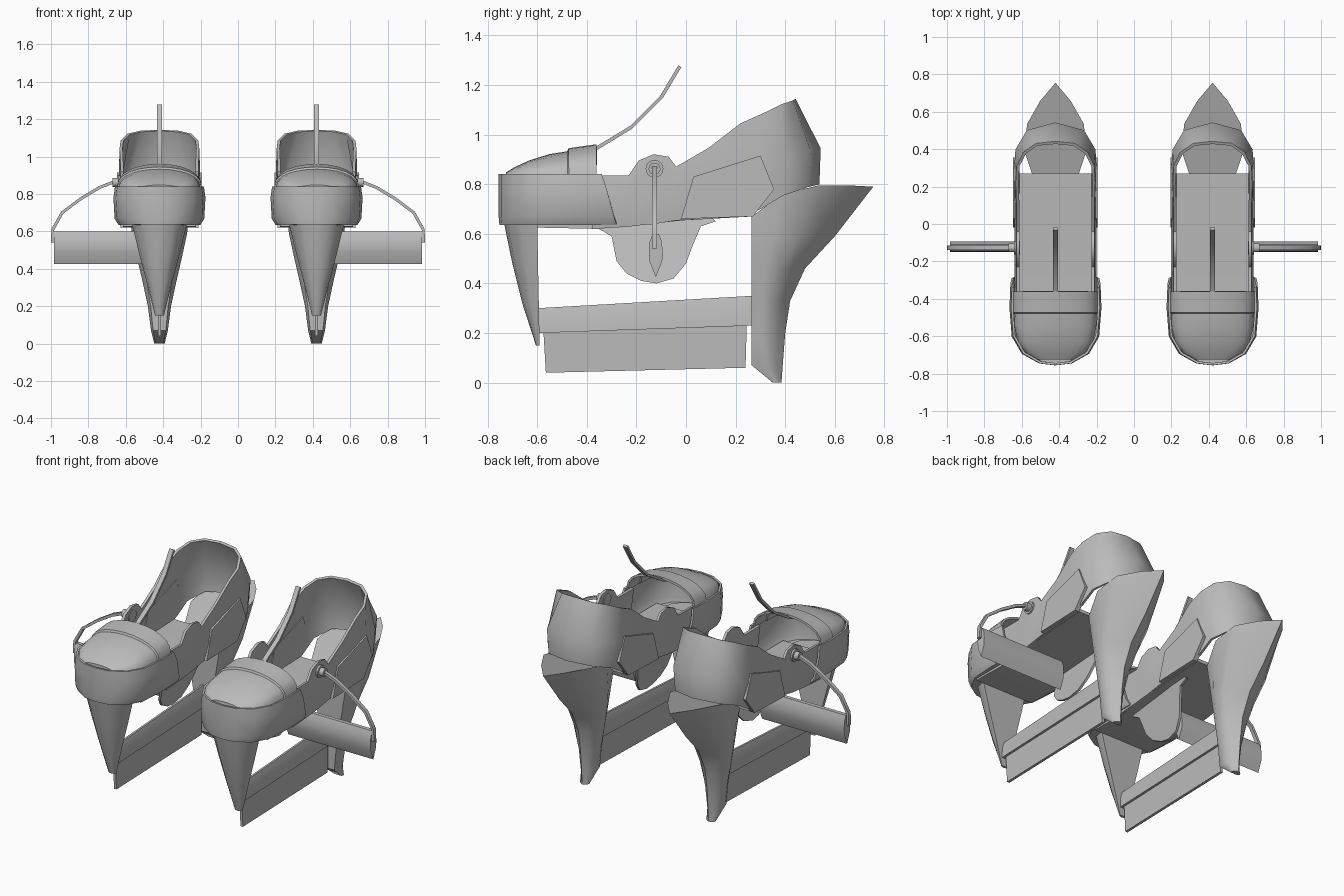
import bpy
import bmesh
from math import sin, cos, pi, radians
from mathutils import Vector

cube = bpy.data.objects.get("Cube")
if cube:
    bpy.data.objects.remove(cube, do_unlink=True)

CENTRE = 0.42  # sideways offset of each shoe; +x is the outer side

grey = bpy.data.materials.new("plain_grey")
grey.use_nodes = True
grey.diffuse_color = (0.5, 0.5, 0.5, 1)
grey.node_tree.nodes["Principled BSDF"].inputs["Base Color"].default_value = (0.5, 0.5, 0.5, 1)


def build(name, verts, faces, thickness=0, angle=35):
    """Make one part of the left shoe and mirror it to the right shoe."""
    bm = bmesh.new()
    vs = [bm.verts.new((x + CENTRE, y, z)) for x, y, z in verts]
    for f in faces:
        bm.faces.new([vs[i] for i in f])
    bmesh.ops.remove_doubles(bm, verts=bm.verts, dist=0.0005)
    bmesh.ops.recalc_face_normals(bm, faces=bm.faces)
    mesh = bpy.data.meshes.new(name)
    bm.to_mesh(mesh)
    bm.free()
    mesh.materials.append(grey)
    ob = bpy.data.objects.new(name, mesh)
    bpy.context.collection.objects.link(ob)
    bpy.context.view_layer.objects.active = ob
    if thickness:
        solid = ob.modifiers.new("wall", 'SOLIDIFY')
        solid.thickness = thickness
        solid.offset = 0
        bpy.ops.object.modifier_apply(modifier=solid.name)
    mesh = ob.data
    mesh.shade_smooth()
    mesh.set_sharp_from_angle(angle=radians(angle))
    mirror = ob.modifiers.new("pair", 'MIRROR')
    pivot = bpy.data.objects.get("pair_centre")
    if pivot:
        mirror.mirror_object = pivot
    return ob


def loft(name, rings, closed=True, caps=(True, True), **kw):
    """Skin a row of point rings."""
    n = len(rings[0])
    verts = [p for r in rings for p in r]
    faces = []
    for k in range(len(rings) - 1):
        for i in range(n if closed else n - 1):
            j = (i + 1) % n
            faces.append((k * n + i, k * n + j, k * n + n + j, k * n + n + i))
    if caps[0]:
        faces.append(tuple(range(n)))
    if caps[1]:
        faces.append(tuple(range(len(verts) - n, len(verts))))
    return build(name, verts, faces, **kw)


def prism(name, outline, x0, x1, lean=0):
    """Extrude a side outline (y, z) sideways, leaning outward as it drops."""
    return loft(name, [[(x + lean * (0.62 - z), y, z) for y, z in outline] for x in (x0, x1)])


def both_sides(half):
    """Complete a half outline that ends on the middle line."""
    return half + [(-x, y, z) for x, y, z in reversed(half[:-1])]


def strip(name, path, across, width, thick):
    """Sweep a rectangular bar along a path."""
    path, rings = [Vector(p) for p in path], []
    across = Vector(across)
    for i, p in enumerate(path):
        along = path[min(i + 1, len(path) - 1)] - path[max(i - 1, 0)]
        up = along.cross(across).normalized() * thick / 2
        side = across * width / 2
        rings.append([p + side + up, p - side + up, p - side - up, p + side - up])
    return loft(name, [[tuple(v) for v in r] for r in rings])


# Shoe upper: columns of bottom x, y, z and top x, y, z from front to back
columns = [
    (.20, -.38, .62, .20, -.38, .835), (.20, -.23, .63, .20, -.23, .835),
    (.20, -.19, .635, .20, -.19, .895), (.20, -.13, .64, .20, -.13, .92),
    (.20, -.07, .65, .20, -.07, .91), (.20, -.04, .655, .20, -.04, .87),
    (.20, .08, .66, .20, .09, .945), (.20, .22, .67, .205, .22, 1.045),
    (.20, .30, .70, .20, .31, 1.085), (.195, .39, .755, .165, .38, 1.12),
    (.14, .49, .79, .10, .425, 1.135), (0, .53, .80, 0, .435, 1.14)]
levels = [[], [], []]
for a, b, c, d, e, f in columns:
    levels[0].append((a, b, c))
    levels[1].append((a * 1.06, b + .005, c + .42 * (f - c)))
    levels[2].append((d, e, f))
loft("shoe_upper", [both_sides(r) for r in levels], closed=False, caps=(False, False),
     thickness=.016, angle=50)

# Insole and sole
prism("sole", [(-.60, .625), (-.36, .62), (0, .655), (.27, .67),
               (.27, .69), (0, .68), (-.36, .66), (-.60, .66)], -.195, .195)

# Toe band wrapped round the front
plan = [(.235, -.28), (.24, -.45), (.228, -.6), (.175, -.69), (.085, -.74), (0, -.75)]
bands = []
for z, s, back in ((.64, .9, 0), (.67, .975, -.01), (.78, 1, -.04), (.84, .965, -.06)):
    half = [(x * s, y * (.97 + .03 * s) if y < -.3 else y + back, z) for x, y in plan]
    bands.append(both_sides(half))
loft("toe_band", bands, closed=False, caps=(True, False), thickness=.012)

# Toe dome with a raised rear layer
arches = []
for y, w, h in ((-.36, .222, .955), (-.47, .222, .94), (-.475, .216, .928), (-.55, .212, .915),
                (-.63, .195, .89), (-.685, .155, .865), (-.72, .095, .845)):
    arches.append([(w * cos(pi * i / 12), y, .825 + (h - .825) * sin(pi * i / 12) ** .75)
                   for i in range(13)])
loft("toe_dome", arches, closed=False, caps=(False, True), thickness=.012)

# Overlay panels on both sides of the heel counter
panel = [(-.02, .66), (.03, .83), (.30, .915), (.355, .78), (.27, .67)]
prism("outer_side_panel", panel, .197, .226)
prism("inner_side_panel", panel, -.197, -.226)

# Tall heel, pointed to the rear
shape = [(0, .75, 0), (.25, 1, .09), (.55, .92, .125), (.8, .5, .125), (1, 0, .12)]
rings = []
for z, front, back, w, lift in ((.67, .265, .755, .165, 1), (.59, .265, .60, .148, 0),
                                (.46, .265, .48, .12, 0), (.33, .265, .42, .09, 0),
                                (.2, .265, .40, .062, 0), (.07, .265, .39, .045, 0),
                                (0, .35, .385, .028, 0)):
    rings.append(both_sides([(w * k, front + t * (back - front), z + lift * up)
                             for t, k, up in shape]))
loft("heel", rings, angle=40)

# Front spike under the toe
rings = []
for z, front, w in ((.65, -.735, .15), (.48, -.70, .108), (.32, -.66, .066), (.15, -.605, .024)):
    back = -.6 + .02 * (.65 - z)
    rings.append(both_sides([(w, back, z), (w * .9, back + .5 * (front - back), z),
                             (w * .5, back + .9 * (front - back), z), (0, front, z)]))
loft("front_spike", rings, angle=40)

# Skate rail and runner
rings = []
for y, low, top in ((-.598, .2, .3), (.268, .23, .35)):
    rings.append([(.006, y, top), (.018, y, top - .04), (.022, y, low), (-.022, y, low),
                  (-.018, y, top - .04), (-.006, y, top)])
loft("skate_rail", rings)
prism("skate_runner", [(-.575, .21), (.245, .24), (.24, .06), (-.565, .04)], -.008, .008)

# Guard flap hanging below the inner side
prism("inner_guard_flap", [(-.36, .625), (-.30, .59), (-.28, .49), (-.24, .44), (-.18, .41),
                           (-.12, .40), (-.05, .42), (0, .48), (.03, .56), (.06, .63),
                           (.12, .65), (.10, .67), (-.36, .65)], -.14, -.125, lean=.3)

# Side blade, its pivot and its curved bracket
section = [(-.012, .6), (.012, .6), (.024, .57), (.028, .53), (.026, .49), (0, .425),
           (-.026, .49), (-.028, .53), (-.024, .57)]
prism("side_blade", [(y - .122, z) for y, z in section], 0, .565)
for label, r, x0, x1 in (("pivot_disc", .036, .19, .222), ("pivot_knob", .024, .21, .25)):
    prism(label, [(-.127 + r * cos(pi * i / 8), .862 + r * sin(pi * i / 8))
                  for i in range(16)], x0, x1)
strip("blade_bracket", [(.23, 0 - .127, .87), (.32, -.127, .835), (.42, -.127, .775),
                        (.52, -.127, .70), (.57, -.127, .61), (.572, -.127, .54)],
      (0, 1, 0), .022, .016)

# Curved antenna rising from the toe
strip("antenna", [(0, -.40, .93), (0, -.36, .945), (0, -.22, 1.03), (0, -.10, 1.15),
                  (0, -.025, 1.275)], (1, 0, 0), .028, .014)
